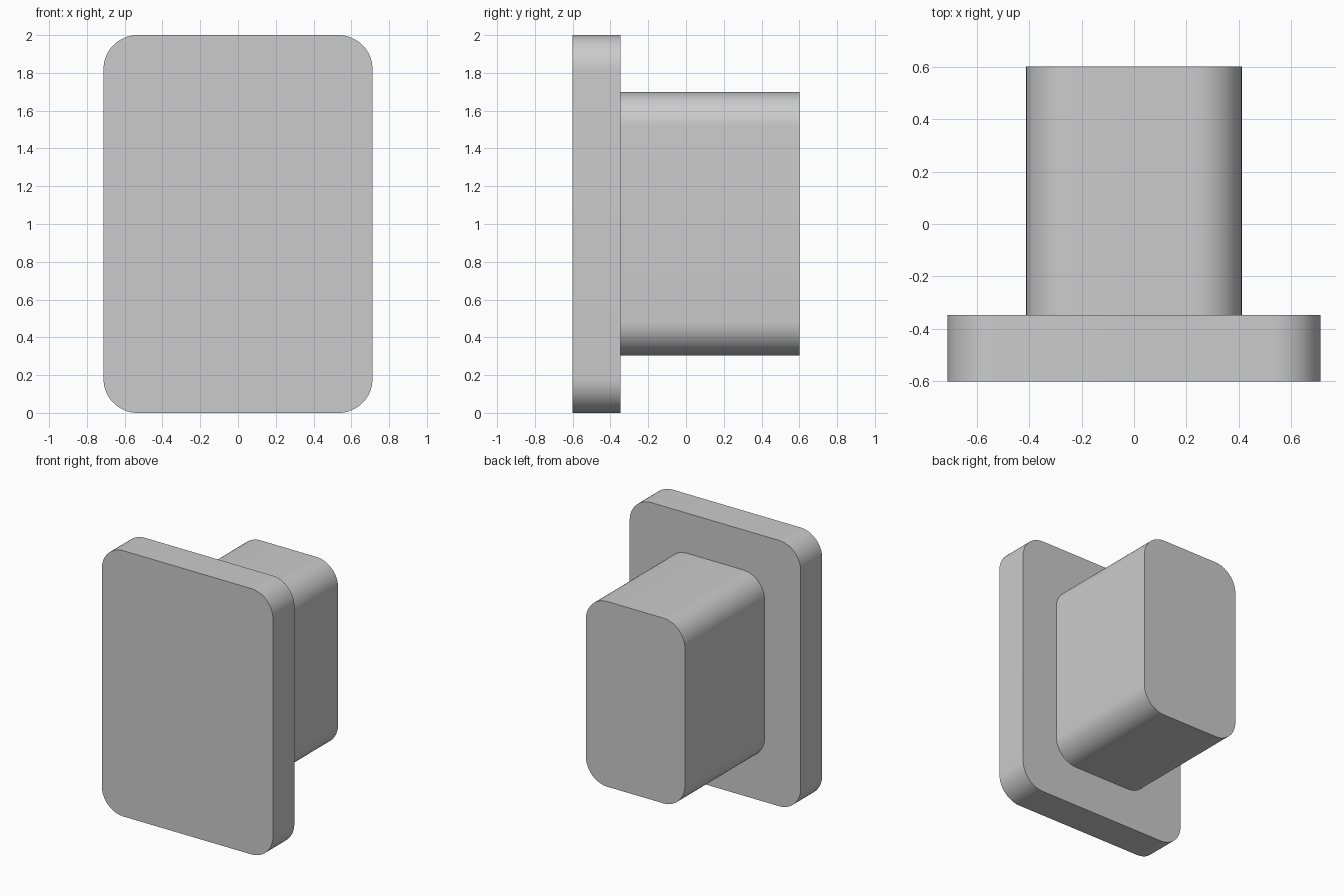
import bpy, math
from mathutils import Vector

cube = bpy.data.objects.get("Cube")
if cube:
    bpy.data.objects.remove(cube, do_unlink=True)

GREY = (0.6, 0.6, 0.6, 1)
mat = bpy.data.materials.new("light grey")
mat.use_nodes = True
mat.diffuse_color = GREY
mat.node_tree.nodes["Principled BSDF"].inputs["Base Color"].default_value = GREY


def rounded_block(name, half_width, bottom, top, front, back, radius, steps=16):
    """Rounded rectangle in the XZ plane, extruded from front to back."""
    mid, half_height = (bottom + top) / 2, (top - bottom) / 2
    outline = []
    for corner, (sx, sz) in enumerate([(1, 1), (-1, 1), (-1, -1), (1, -1)]):
        for i in range(steps + 1):
            a = math.pi / 2 * (corner + i / steps)
            outline.append((sx * (half_width - radius) + radius * math.cos(a),
                            mid + sz * (half_height - radius) + radius * math.sin(a)))
    n = len(outline)
    verts = [Vector((x, y, z)) for y in (front, back) for x, z in outline]
    faces = [list(range(n))[::-1], list(range(n, 2 * n))]
    faces += [(i, (i + 1) % n, n + (i + 1) % n, n + i) for i in range(n)]
    mesh = bpy.data.meshes.new(name)
    mesh.from_pydata(verts, [], [f[::-1] for f in faces[:2]] + faces[2:])
    mesh.materials.append(mat)
    obj = bpy.data.objects.new(name, mesh)
    bpy.context.collection.objects.link(obj)

    # Consistent outward normals, smooth corners with sharp rims
    bpy.ops.object.select_all(action='DESELECT')
    obj.select_set(True)
    bpy.context.view_layer.objects.active = obj
    bpy.ops.object.mode_set(mode='EDIT')
    bpy.ops.mesh.select_all(action='SELECT')
    bpy.ops.mesh.normals_make_consistent(inside=False)
    bpy.ops.object.mode_set(mode='OBJECT')
    bpy.ops.object.shade_smooth_by_angle(angle=math.radians(30))
    return obj


# Wide front plate and the narrower stem behind it
rounded_block("front_plate", 0.712, 0, 2, -0.602, -0.347, 0.18)
rounded_block("rear_stem", 0.412, 0.304, 1.698, -0.347, 0.602, 0.18)
